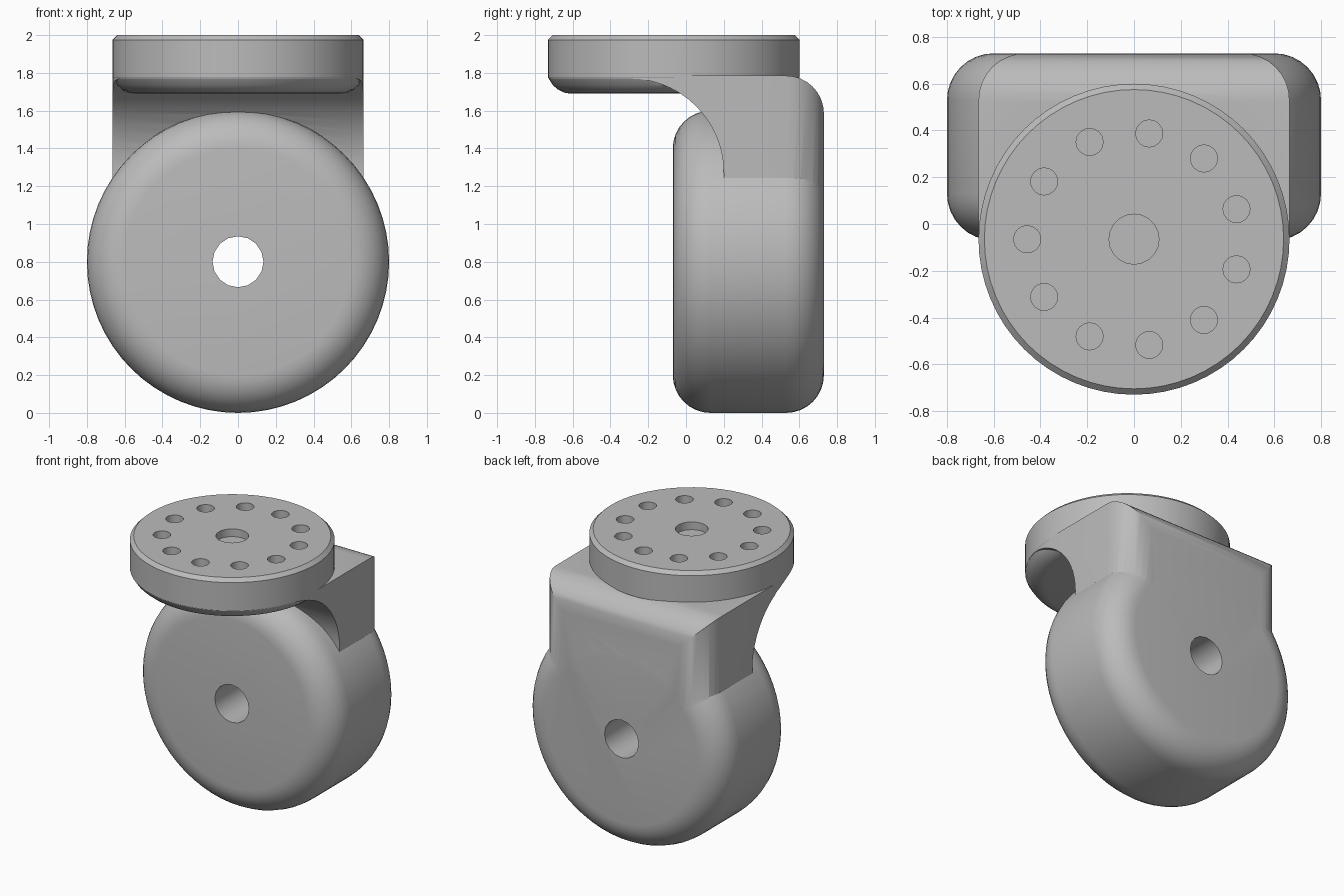
import bpy, bmesh
from math import sin, cos, pi, radians
from mathutils import Matrix, Vector

cube = bpy.data.objects.get("Cube")
if cube:
    bpy.data.objects.remove(cube)

grey = bpy.data.materials.new("plain grey")
grey.use_nodes = True
grey.diffuse_color = (0.5, 0.5, 0.5, 1)
grey.node_tree.nodes["Principled BSDF"].inputs["Base Color"].default_value = (0.5, 0.5, 0.5, 1)


def loft(name, rings):
    """Solid through a list of closed point rings, capped at both ends."""
    bm = bmesh.new()
    rows = [[bm.verts.new(p) for p in ring] for ring in rings]
    n = len(rows[0])
    for a, b in zip(rows, rows[1:]):
        for i in range(n):
            j = (i + 1) % n
            bm.faces.new((a[i], a[j], b[j], b[i]))
    bm.faces.new(rows[0])
    bm.faces.new(rows[-1])
    bmesh.ops.recalc_face_normals(bm, faces=bm.faces)
    mesh = bpy.data.meshes.new(name)
    bm.to_mesh(mesh)
    bm.free()
    mesh.materials.append(grey)
    obj = bpy.data.objects.new(name, mesh)
    bpy.context.collection.objects.link(obj)
    return obj


def turned(name, profile, sides, place):
    """Round solid from (radius, height) pairs about a placed local z axis."""
    return loft(name, [[place @ Vector((r * cos(2 * pi * i / sides), r * sin(2 * pi * i / sides), h))
                        for i in range(sides)] for r, h in profile])


def combine(target, tool, operation):
    mod = target.modifiers.new(operation, "BOOLEAN")
    mod.operation, mod.solver, mod.object = operation, "EXACT", tool
    bpy.context.view_layer.objects.active = target
    bpy.ops.object.modifier_apply(modifier=mod.name)
    bpy.data.objects.remove(tool)


STEPS = 8
FILLET = 0.2
BACK, FRONT = 0.73, -0.07
HALF = 0.665
quarter = [pi / 2 * i / STEPS for i in range(STEPS + 1)]
plate_axis = Matrix.Translation((0, -0.065, 0))
# Local z of the drum axis points to the front
drum_axis = Matrix.Translation((0, 0, 0.8)) @ Matrix.Rotation(radians(90), 4, "X")

# Bracket block, rounded toward its back face
def block_ring(y, inset):
    w, top = HALF - inset, 1.785 - inset
    return [(-w, y, 1.0), (w, y, 1.0), (w, y, top), (-w, y, top)]

caster = loft("caster_body", [block_ring(-0.06, 0)] + [
    block_ring(BACK - FILLET + FILLET * sin(t), FILLET * (1 - cos(t))) for t in quarter])

# Neck under the mounting plate
neck = turned("neck", [(0.663, 1.6), (0.663, 1.9)], 64, plate_axis)
combine(caster, neck, "UNION")

# Concave scoop through the front of the bracket
arc = [(-0.3 + 0.5 * sin(t), 1.27 + 0.5 * cos(t)) for t in [pi / 2 * i / 14 for i in range(15)]]
outline = [(-1, 0.9), (-1, 1.77)] + arc + [(0.2, 0.9)]
scoop = loft("scoop_cutter", [[(x, y, z) for y, z in outline] for x in (-1, 1)])
combine(caster, scoop, "DIFFERENCE")

# Mounting plate with chamfered top and softened lower edge
plate = turned("mounting_plate", [(0.54, 1.69), (0.575, 1.694), (0.61, 1.71), (0.64, 1.735),
                                  (HALF, 1.775), (HALF, 1.975), (0.64, 2.0)], 64, plate_axis)
combine(caster, plate, "UNION")

# Drum wheel with rounded rims
rim = [(0.8 - FILLET + FILLET * sin(t), FILLET * (1 - cos(t))) for t in quarter]
depth = BACK - FRONT
drum = turned("drum_wheel", [(r, h - BACK) for r, h in rim] +
              [(r, depth - h - BACK) for r, h in reversed(rim)], 64, drum_axis)
combine(caster, drum, "UNION")

# Axle bore
combine(caster, turned("axle_cutter", [(0.135, -1), (0.135, 1)], 16, drum_axis), "DIFFERENCE")

# Shallow centre recess and bolt ring in the plate
recesses = [(0, 0, 0.107, 20)]
for i in range(11):
    a = pi + 2 * pi * i / 11
    recesses.append((0.457 * cos(a), 0.457 * sin(a), 0.058, 16))
for x, y, r, sides in recesses:
    place = plate_axis @ Matrix.Translation((x, y, 0))
    combine(caster, turned("recess_cutter", [(r, 1.945), (r, 2.1)], sides, place), "DIFFERENCE")

bpy.ops.object.select_all(action="DESELECT")
caster.select_set(True)
bpy.context.view_layer.objects.active = caster
bpy.ops.object.shade_smooth_by_angle(angle=radians(30))
